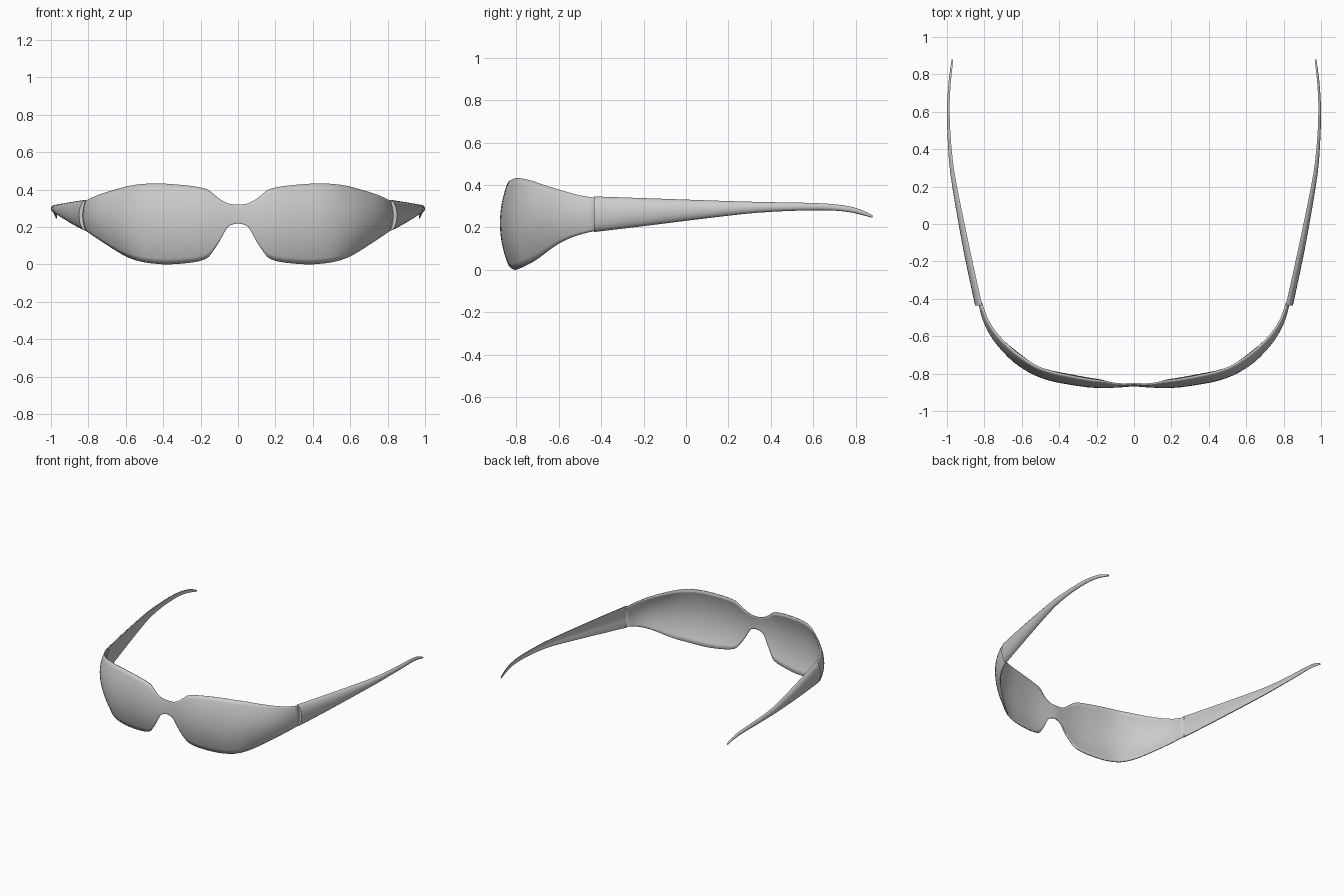
import bpy, math
from mathutils import Vector

if "Cube" in bpy.data.objects:
    bpy.data.objects.remove(bpy.data.objects["Cube"])


def smooth(rows, n):
    """Catmull-Rom through rows of numbers, n steps per span."""
    pts = [Vector(r) for r in rows]
    pts = [2 * pts[0] - pts[1]] + pts + [2 * pts[-1] - pts[-2]]
    out = []
    for a, b, c, d in zip(pts, pts[1:], pts[2:], pts[3:]):
        for k in range(n):
            t = k / n
            out.append(0.5 * (2 * b + (c - a) * t + (2 * a - 5 * b + 4 * c - d) * t * t
                              + (3 * b - a - 3 * c + d) * t ** 3))
    return out + [pts[-2]]


def make(name, verts, faces, thickness=0):
    mesh = bpy.data.meshes.new(name)
    mesh.from_pydata(verts, [], faces)
    ob = bpy.data.objects.new(name, mesh)
    bpy.context.collection.objects.link(ob)
    bpy.ops.object.select_all(action='DESELECT')
    bpy.context.view_layer.objects.active = ob
    ob.select_set(True)
    bpy.ops.object.shade_smooth_by_angle(angle=math.radians(40))
    m = ob.modifiers.new("mirror", 'MIRROR')
    m.merge_threshold = 0.0005
    if thickness:
        s = ob.modifiers.new("solid", 'SOLIDIFY')
        s.thickness = thickness
        s.offset = -1
    return ob


# Wraparound lens: (x, y, bottom z, top z) from nose bridge to hinge
lens = smooth([
    (0, -.868, .22, .32), (.04, -.871, .21, .323), (.065, -.873, .185, .332),
    (.1, -.875, .12, .352), (.14, -.877, .06, .385), (.175, -.877, .028, .405),
    (.25, -.873, .01, .419), (.37, -.855, 0, .43), (.45, -.838, .003, .433),
    (.53, -.81, .013, .43), (.61, -.764, .035, .42), (.67, -.715, .064, .405),
    (.73, -.65, .105, .387), (.775, -.585, .138, .37), (.81, -.51, .165, .352),
    (.833, -.425, .185, .338)], 2)
ROWS = 14
verts = []
for i, (x, y, zb, zt) in enumerate(lens):
    a, b = lens[max(i - 1, 0)], lens[min(i + 1, len(lens) - 1)]
    inward = Vector((a[1] - b[1], b[0] - a[0])).normalized()
    if i == 0:
        inward = Vector((0, 1))
    w = max(0, (x - .55) / .28)
    zc, k = .22 + .04 * w, 1 + 1.2 * w
    for j in range(ROWS + 1):
        z = zb + (zt - zb) * j / ROWS
        d = k * (z - zc) ** 2
        verts.append((x + inward.x * d, y + inward.y * d, z))
R = ROWS + 1
faces = [(i * R + j, (i + 1) * R + j, (i + 1) * R + j + 1, i * R + j + 1)
         for i in range(len(lens) - 1) for j in range(ROWS)]
make("lens_shield", verts, faces, 0.009)

# Temple arms: (y, outer x, inner x, bottom z, top z) from hinge to ear tip
arm = smooth([
    (-.435, .85, .805, .178, .346), (-.2, .9, .857, .206, .338),
    (0, .938, .9, .231, .331), (.27, .982, .955, .263, .322),
    (.45, .996, .976, .276, .318), (.6, 1.0, .983, .28, .315),
    (.7, .996, .981, .279, .309), (.78, .989, .975, .27, .297),
    (.84, .981, .969, .256, .277), (.88, .975, .966, .245, .257)], 3)
N = 10
verts, faces = [], []
for y, xo, xi, zb, zt in arm:
    zc, h, w = (zb + zt) / 2, (zt - zb) / 2, xo - xi
    for k in range(N + 1):                      # bulging outer side
        t = math.pi * (k / N - .5)
        verts.append((xi + w * (.15 + .85 * math.cos(t)), y, zc + h * math.sin(t)))
    for k in range(1, 6):                       # gently hollow inner side
        t = 1 - k / 3
        verts.append((xi + w * (.15 + .2 * (1 - t * t) - .15 * abs(t)), y, zc + h * t * .94))
S = N + 6
for i in range(len(arm) - 1):
    for k in range(S):
        n = (k + 1) % S
        faces.append((i * S + k, i * S + S + k, i * S + S + n, i * S + n))
faces.append(tuple(range(S)))
faces.append(tuple(reversed(range(len(verts) - S, len(verts)))))
make("temple_arms", verts, faces)
